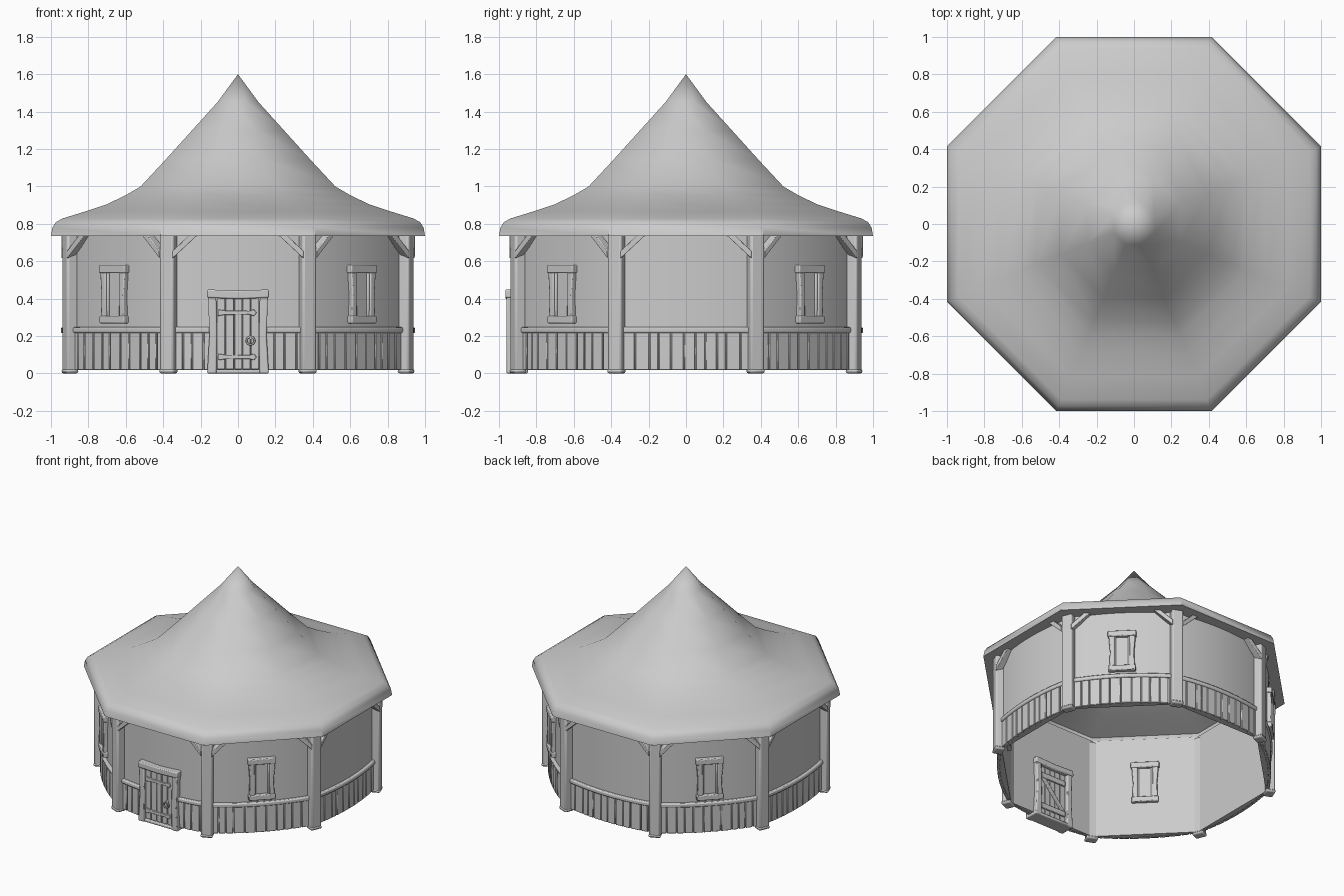
import bpy, bmesh, math, random
from mathutils import Matrix, Vector

if "Cube" in bpy.data.objects:
    bpy.data.objects.remove(bpy.data.objects["Cube"])

random.seed(4)
T = math.tan(math.pi / 8)


def turn(k):
    return Matrix.Rotation(k * math.pi / 4, 4, 'Z')


def curve_y(x):
    # gently bowed outer wall line of the front bay
    return -(0.925 - 0.043 * (x / 0.37) ** 2)


def prism(bm, pts, y0, y1, M=Matrix()):
    # extrude an x-z outline from y0 to y1
    a = [bm.verts.new(M @ Vector((x, y0, z))) for x, z in pts]
    b = [bm.verts.new(M @ Vector((x, y1, z))) for x, z in pts]
    bm.faces.new(a)
    bm.faces.new(b[::-1])
    for i in range(len(a)):
        j = (i + 1) % len(a)
        bm.faces.new((a[j], a[i], b[i], b[j]))


def rect(x0, x1, z0, z1):
    return [(x0, z0), (x1, z0), (x1, z1), (x0, z1)]


def bowed(bm, x0, x1, z0, z1, out, inner, M, n=10):
    # strip that follows the bowed wall; inner(x) gives its back face
    rows = []
    for i in range(n + 1):
        x = x0 + (x1 - x0) * i / n
        yo, yi = curve_y(x) - out, inner(x)
        rows.append([bm.verts.new(M @ Vector(p)) for p in
                     ((x, yo, z0), (x, yo, z1), (x, yi, z1), (x, yi, z0))])
    for a, b in zip(rows, rows[1:]):
        for i in range(4):
            j = (i + 1) % 4
            bm.faces.new((a[i], b[i], b[j], a[j]))
    bm.faces.new(rows[0])
    bm.faces.new(rows[-1][::-1])


def finish(bm, name, bevel=0.0, angle=35, segments=2):
    bmesh.ops.recalc_face_normals(bm, faces=bm.faces)
    me = bpy.data.meshes.new(name)
    bm.to_mesh(me)
    bm.free()
    ob = bpy.data.objects.new(name, me)
    bpy.context.collection.objects.link(ob)
    if bevel:
        mod = ob.modifiers.new("soft_edges", 'BEVEL')
        mod.width, mod.segments, mod.limit_method = bevel, segments, 'ANGLE'
    bpy.ops.object.select_all(action='DESELECT')
    ob.select_set(True)
    bpy.context.view_layer.objects.active = ob
    bpy.ops.object.shade_smooth_by_angle(angle=math.radians(angle))
    return ob


# Roof: octagonal shell, outer profile down to the eave and back up inside
profile = [(0.11, 1.45), (0.25, 1.295), (0.39, 1.14), (0.52, 1.0), (0.60, 0.953),
           (0.70, 0.905), (0.82, 0.865), (0.94, 0.828), (0.975, 0.808), (0.992, 0.78),
           (1.0, 0.735), (0.90, 0.735), (0.88, 0.80), (0.70, 0.865), (0.58, 0.915),
           (0.49, 0.97), (0.24, 1.245), (0.10, 1.40)]
bm = bmesh.new()
rings = [[bm.verts.new(turn(k) @ Vector((r * T, -r, z))) for k in range(8)] for r, z in profile]
for a, b in zip(rings, rings[1:]):
    for k in range(8):
        j = (k + 1) % 8
        bm.faces.new((a[k], b[k], b[j], a[j]))
for ring, z in ((rings[0], 1.6), (rings[-1], 1.54)):
    tip = bm.verts.new((0, 0, z))
    for k in range(8):
        bm.faces.new((tip, ring[k], ring[(k + 1) % 8]))
finish(bm, "roof", angle=44)

# Walls: bowed outside, flat octagon inside
bm = bmesh.new()
for k in range(8):
    bowed(bm, -0.363, 0.363, 0.02, 0.775, 0, lambda x: -0.877, turn(k), 12)
finish(bm, "walls")

# Skirting planks of uneven width
bm = bmesh.new()
for k in range(8):
    x = -0.345
    while x < 0.33:
        w = min(random.uniform(0.045, 0.08), 0.35 - x)
        c = x + w / 2
        if k or abs(c) > 0.15:
            tilt = math.atan(2 * 0.043 * c / 0.37 ** 2)
            M = turn(k) @ Matrix.Translation((c, curve_y(c), 0)) @ Matrix.Rotation(tilt, 4, 'Z')
            h = w / 2 - 0.002
            prism(bm, rect(-h, h, 0.018, 0.222), -0.011, 0.01, M)
        x += w
finish(bm, "skirting_planks", 0.003, segments=1)

# Rails over the planks, broken at the door
bm = bmesh.new()
for k in range(8):
    for x0, x1 in ([(-0.347, 0.347)] if k else [(-0.347, -0.15), (0.15, 0.347)]):
        bowed(bm, x0, x1, 0.216, 0.247, 0.022, lambda x: curve_y(x) + 0.01, turn(k))
finish(bm, "rails", 0.008)

# Corner posts with a slightly wider foot
bm = bmesh.new()
for k in range(8):
    M = turn(k + 0.5)
    prism(bm, rect(-0.04, 0.04, 0.0, 0.765), -1.004, -0.94, M)
    prism(bm, rect(-0.043, 0.043, 0.0, 0.025), -1.008, -0.937, M)
finish(bm, "corner_posts", 0.012)

# Diagonal braces under the eaves
bm = bmesh.new()
for k in range(8):
    for s in (-1, 1):
        prism(bm, [(s * 0.35, 0.615), (s * 0.35, 0.655), (s * 0.245, 0.755), (s * 0.20, 0.755)],
              -0.945, -0.895, turn(k))
finish(bm, "roof_braces", 0.004)

# Windows on the four diagonal bays
frames, panes = bmesh.new(), bmesh.new()
for k in (1, 3, 5, 7):
    M = turn(k)
    for s in (-1, 1):
        prism(frames, [(s * 0.088, 0.28), (s * 0.05, 0.28), (s * 0.052, 0.55),
                       (s * 0.093, 0.55), (s * 0.083, 0.42)], -0.952, -0.855, M)
    prism(frames, rect(-0.098, 0.098, 0.537, 0.58), -0.957, -0.85, M)
    prism(frames, rect(-0.093, 0.093, 0.268, 0.308), -0.957, -0.85, M)
    # inner casement bars
    for x in (-0.049, 0.049):
        prism(frames, rect(x - 0.008, x + 0.008, 0.30, 0.545), -0.942, -0.865, M)
    prism(panes, rect(-0.055, 0.055, 0.29, 0.55), -0.93, -0.872, M)
finish(frames, "window_frames", 0.006)
finish(panes, "window_panes")

# Door frame and threshold
bm = bmesh.new()
for s in (-1, 1):
    prism(bm, [(s * 0.165, 0), (s * 0.115, 0), (s * 0.112, 0.2), (s * 0.117, 0.42),
               (s * 0.16, 0.42), (s * 0.153, 0.2)], -0.96, -0.845)
prism(bm, [(-0.166, 0.405), (0, 0.398), (0.166, 0.405), (0.164, 0.449), (0, 0.443),
           (-0.164, 0.449)], -0.966, -0.84)
prism(bm, rect(-0.13, 0.13, 0.0, 0.022), -0.955, -0.845)
finish(bm, "door_frame", 0.007)

# Door planks and the inside Z brace
bm = bmesh.new()
edges = [-0.114, -0.068, -0.02, 0.022, 0.068, 0.114]
for a, b in zip(edges, edges[1:]):
    prism(bm, rect(a + 0.002, b - 0.002, 0.022, 0.402), -0.94 - random.uniform(0, 0.004), -0.868)
for z in (0.07, 0.31):
    prism(bm, rect(-0.105, 0.105, z, z + 0.04), -0.87, -0.855)
prism(bm, [(-0.105, 0.11), (-0.065, 0.11), (0.105, 0.31), (0.065, 0.31)], -0.87, -0.857)
finish(bm, "door_planks", 0.004)

# Strap hinges
bm = bmesh.new()
for z in (0.088, 0.325):
    prism(bm, [(-0.108, z - 0.018), (-0.07, z - 0.012), (0.06, z - 0.01), (0.085, z - 0.018),
               (0.1, z), (0.085, z + 0.018), (0.06, z + 0.01), (-0.07, z + 0.012),
               (-0.108, z + 0.018)], -0.951, -0.935)
finish(bm, "door_hinges", 0.003)

# Ring handle and its back plate
bpy.ops.mesh.primitive_torus_add(location=(0.067, -0.953, 0.175), rotation=(math.pi / 2, 0, 0),
                                 major_radius=0.021, minor_radius=0.005,
                                 major_segments=24, minor_segments=8)
bpy.context.object.name = "door_ring"
bpy.ops.object.shade_smooth()
bpy.ops.mesh.primitive_cylinder_add(vertices=16, radius=0.012, depth=0.018,
                                    location=(0.067, -0.947, 0.194), rotation=(math.pi / 2, 0, 0))
bpy.context.object.name = "door_ring_plate"
bpy.ops.object.shade_smooth_by_angle()
